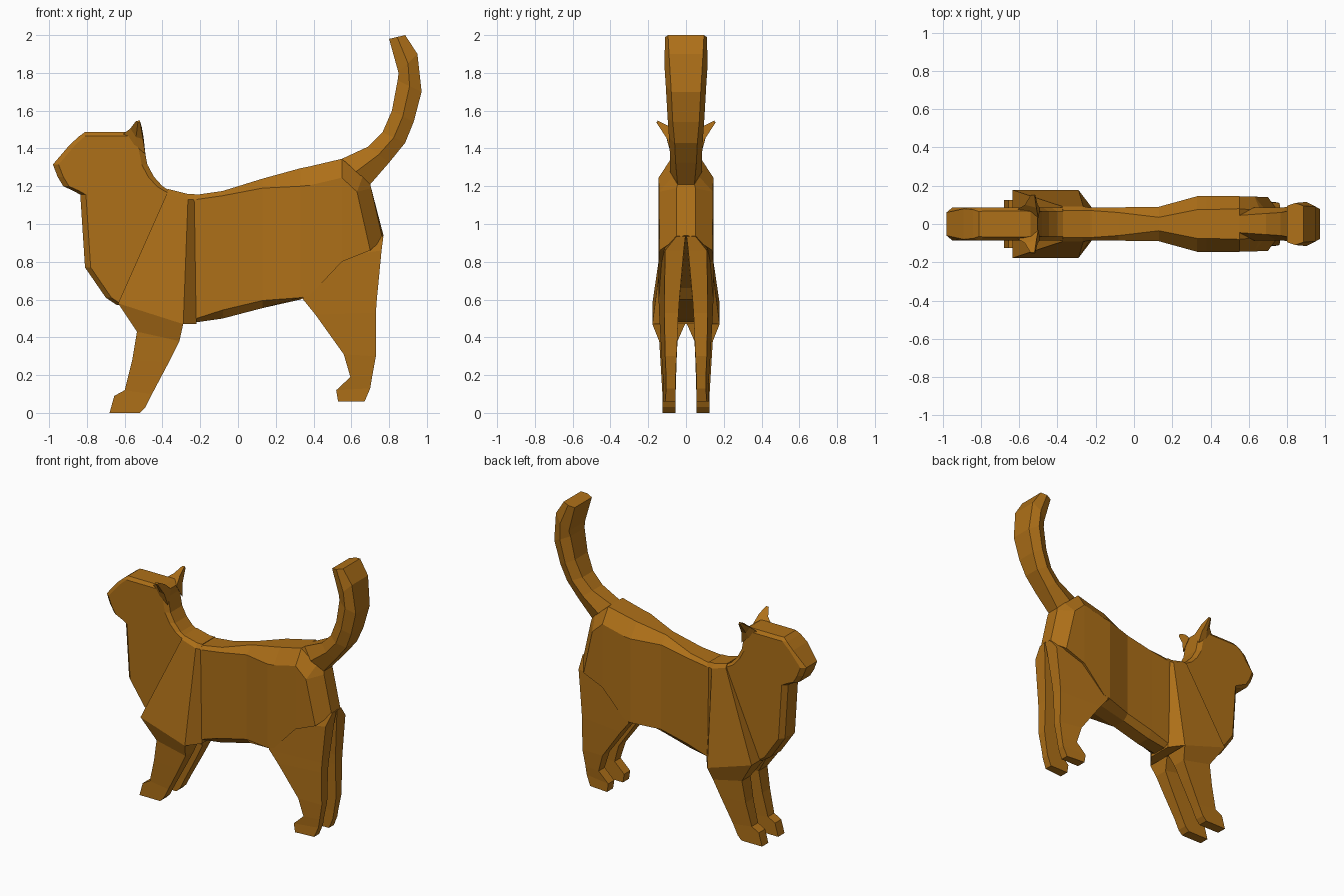
import bpy, bmesh

FUR = bpy.data.materials.new("brown_fur")
FUR.diffuse_color = (0.42, 0.16, 0.009, 1)


def loft(name, rings, mirror=False):
    """Skin a list of equally sized point rings and cap both ends."""
    bm = bmesh.new()
    loops = [[bm.verts.new(p) for p in ring] for ring in rings]
    n = len(loops[0])
    for a, b in zip(loops, loops[1:]):
        for i in range(n):
            j = (i + 1) % n
            bm.faces.new((a[i], a[j], b[j], b[i]))
    bm.faces.new(loops[0])
    bm.faces.new(loops[-1])
    bmesh.ops.recalc_face_normals(bm, faces=bm.faces)
    me = bpy.data.meshes.new(name)
    bm.to_mesh(me)
    bm.free()
    me.materials.append(FUR)
    ob = bpy.data.objects.new(name, me)
    bpy.context.collection.objects.link(ob)
    if mirror:
        ob.modifiers.new("mirror", 'MIRROR').use_axis = (False, True, False)
    return ob


def both(half):
    """Complete a half ring by mirroring it across y = 0."""
    return half + [(x, -y, z) for x, y, z in reversed(half)]


# torso: x, top z, top width, rim z, side width, low side z, belly z
torso = [both([(x, wt, zt), (x, w, zr), (x, w, zl), (x, 0.05, zb)])
         for x, zt, wt, zr, w, zl, zb in [
    (-0.27, 1.16, 0.07, 1.13, 0.085, 0.52, 0.48),
    (-0.22, 1.155, 0.07, 1.13, 0.087, 0.50, 0.48),
    (-0.08, 1.175, 0.06, 1.15, 0.087, 0.545, 0.50),
    (0.13, 1.24, 0.035, 1.19, 0.09, 0.595, 0.555),
    (0.33, 1.295, 0.075, 1.20, 0.145, 0.61, 0.60),
    (0.38, 1.305, 0.075, 1.205, 0.145, 0.62, 0.66),
    (0.55, 1.345, 0.08, 1.245, 0.145, 0.80, 0.80)]]
# slanted rump
torso.append(both([(0.66, 0.07, 1.25), (0.63, 0.143, 1.17),
                   (0.70, 0.14, 0.86), (0.66, 0.03, 0.86)]))
torso.append(both([(0.70, 0.045, 1.21), (0.705, 0.05, 1.19),
                   (0.765, 0.05, 0.92), (0.77, 0.01, 0.94)]))
loft("torso", torso)

# shoulders: front x/z, back x/z, width, narrow rear x
loft("shoulders", [both([(xf, w, zf), (xb, w, zb), (xr, min(w, 0.085), zb)])
                   for xf, zf, xb, zb, w, xr in [
    (-0.37, 1.185, -0.27, 1.16, 0.07, -0.23),
    (-0.375, 1.165, -0.265, 1.13, 0.092, -0.23),
    (-0.635, 0.58, -0.29, 0.47, 0.178, -0.22)]])

# neck and head: z, front x, back x, front width, side width
loft("neck_and_head", [both([(xf, wf, z), (xf + 0.03, w, z),
                             (xb - 0.03, w, z), (xb, 0.065, z)])
                       for z, xf, xb, wf, w in [
    (0.57, -0.64, -0.50, 0.055, 0.085),
    (0.61, -0.70, -0.35, 0.055, 0.085),
    (0.77, -0.81, -0.30, 0.055, 0.085),
    (1.155, -0.835, -0.32, 0.055, 0.085),
    (1.175, -0.87, -0.36, 0.06, 0.085),
    (1.20, -0.925, -0.40, 0.06, 0.085),
    (1.25, -0.955, -0.445, 0.06, 0.085),
    (1.315, -0.98, -0.48, 0.06, 0.085),
    (1.42, -0.89, -0.50, 0.08, 0.085),
    (1.465, -0.84, -0.505, 0.075, 0.085),
    (1.487, -0.81, -0.54, 0.065, 0.068)]])

# ears
loft("ears", [
    [(-0.61, 0.075, 1.475), (-0.50, 0.03, 1.46), (-0.49, 0.08, 1.37), (-0.55, 0.085, 1.42)],
    [(-0.57, 0.10, 1.505), (-0.51, 0.085, 1.515), (-0.503, 0.10, 1.45), (-0.54, 0.105, 1.46)],
    [(-0.54, 0.15, 1.545), (-0.52, 0.15, 1.548), (-0.517, 0.155, 1.535), (-0.53, 0.157, 1.538)],
], mirror=True)


def leg(name, levels):
    """Levels: front x/z, back x/z, inner y, outer front y, outer back y."""
    loft(name, [[(xf, yi, zf), (xf, yo, zf), (xb, yb, zb), (xb, yi, zb)]
                for xf, zf, xb, zb, yi, yo, yb in levels], mirror=True)


# front legs and paws
leg("front_legs", [
    (-0.635, 0.58, -0.29, 0.47, 0.005, 0.178, 0.178),
    (-0.535, 0.43, -0.31, 0.38, 0.045, 0.142, 0.142),
    (-0.56, 0.28, -0.365, 0.27, 0.05, 0.135, 0.135),
    (-0.60, 0.12, -0.455, 0.10, 0.055, 0.125, 0.125),
    (-0.655, 0.09, -0.49, 0.03, 0.055, 0.125, 0.125),
    (-0.68, 0.0, -0.52, 0.0, 0.055, 0.125, 0.125)])

# hind legs and paws
leg("hind_legs", [
    (0.36, 0.95, 0.77, 0.935, 0.003, 0.14, 0.05),
    (0.34, 0.80, 0.76, 0.86, 0.012, 0.145, 0.11),
    (0.345, 0.60, 0.735, 0.60, 0.035, 0.145, 0.115),
    (0.41, 0.52, 0.73, 0.53, 0.04, 0.142, 0.115),
    (0.56, 0.31, 0.73, 0.30, 0.05, 0.13, 0.11),
    (0.595, 0.19, 0.71, 0.19, 0.055, 0.122, 0.105),
    (0.52, 0.12, 0.70, 0.13, 0.055, 0.122, 0.105),
    (0.53, 0.06, 0.67, 0.06, 0.055, 0.122, 0.11)])

# tail: front x/z, back x/z, middle width, back width
loft("tail", [both([(xf, wb, zf), ((xf + xb) / 2, w, (zf + zb) / 2), (xb, wb, zb)])
              for xf, zf, xb, zb, w, wb in [
    (0.55, 1.345, 0.70, 1.21, 0.085, 0.045),
    (0.69, 1.41, 0.80, 1.325, 0.085, 0.055),
    (0.765, 1.485, 0.885, 1.43, 0.09, 0.06),
    (0.815, 1.60, 0.93, 1.54, 0.098, 0.07),
    (0.845, 1.76, 0.972, 1.70, 0.107, 0.078),
    (0.85, 1.80, 0.95, 1.90, 0.115, 0.09),
    (0.80, 1.98, 0.885, 2.0, 0.11, 0.095)]])
